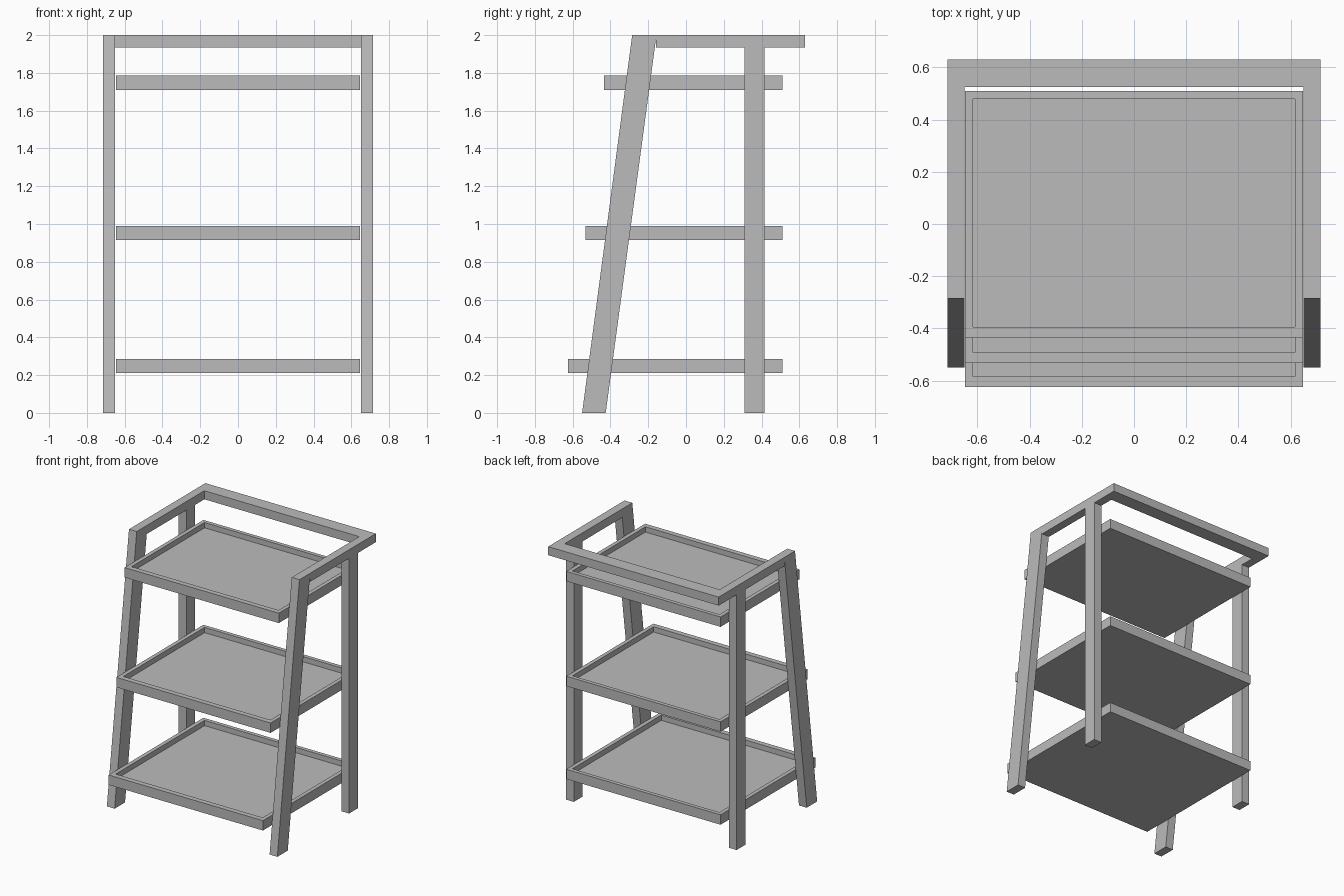
import bpy
import bmesh

if "Cube" in bpy.data.objects:
    bpy.data.objects.remove(bpy.data.objects["Cube"], do_unlink=True)

grey = bpy.data.materials.new("plain grey")
grey.use_nodes = True
colour = (0.5, 0.5, 0.5, 1)
grey.diffuse_color = colour
grey.node_tree.nodes["Principled BSDF"].inputs["Base Color"].default_value = colour

INNER_X, OUTER_X = 0.65, 0.715
BACK_Y, TOP_Z, RAIL_Z = 0.63, 2.0, 1.935


def add_object(name, bm):
    bmesh.ops.recalc_face_normals(bm, faces=bm.faces)
    mesh = bpy.data.meshes.new(name)
    bm.to_mesh(mesh)
    bm.free()
    mesh.materials.append(grey)
    obj = bpy.data.objects.new(name, mesh)
    bpy.context.collection.objects.link(obj)
    return obj


def prism(name, profile, to_point, start, end):
    """Extrude a flat outline from start to end along its remaining axis."""
    bm = bmesh.new()
    face = bm.faces.new([bm.verts.new(to_point(p, start)) for p in profile])
    moved = bmesh.ops.extrude_face_region(bm, geom=[face])["geom"]
    step = [b - a for a, b in zip(to_point((0, 0), start), to_point((0, 0), end))]
    bmesh.ops.translate(bm, vec=step, verts=[v for v in moved if isinstance(v, bmesh.types.BMVert)])
    return add_object(name, bm)


def side_point(p, x):
    return (x, p[0], p[1])


def plan_point(p, z):
    return (p[0], p[1], z)


# Side frames: slanted front leg and upright back leg
front_leg = [(-0.55, 0), (-0.425, 0), (-0.165, RAIL_Z), (-0.157, TOP_Z), (-0.285, TOP_Z)]
back_leg = [(0.31, 0), (0.415, 0), (0.415, RAIL_Z), (0.31, RAIL_Z)]
for side, sign in (("left", 1), ("right", -1)):
    for part, outline in (("front_leg", front_leg), ("back_leg", back_leg)):
        prism(f"{side}_{part}", outline, side_point, sign * INNER_X, sign * OUTER_X)

# U-shaped top rail, butted against the front legs
RAIL_FRONT, BAR_Y = -0.16, 0.525
half = [(OUTER_X, BACK_Y), (OUTER_X, RAIL_FRONT), (INNER_X, RAIL_FRONT), (INNER_X, BAR_Y)]
rail = half + [(-x, y) for x, y in reversed(half)]
prism("top_rail", rail, plan_point, RAIL_Z, TOP_Z)


# Shallow trays with a recessed floor
def tray(name, front, bottom):
    back, height, depth = 0.51, 0.075, 0.04
    rim_x, rim_front, rim_back = 0.043, 0.04, 0.03
    bm = bmesh.new()
    bmesh.ops.create_cube(bm, size=1)
    for v in bm.verts:
        v.co.x *= 2 * (INNER_X - 0.003)
        v.co.y = back if v.co.y > 0 else front
        v.co.z = bottom + (height if v.co.z > 0 else 0)
    bm.normal_update()
    top = max(bm.faces, key=lambda f: f.normal.z)
    bmesh.ops.inset_individual(bm, faces=[top], thickness=rim_x)
    for v in top.verts:
        v.co.y = back - rim_back if v.co.y > 0 else front + rim_front
    floor = bmesh.ops.extrude_discrete_faces(bm, faces=[top])["faces"][0]
    bmesh.ops.translate(bm, vec=(0, 0, -depth), verts=floor.verts)
    add_object(name, bm)


for name, front, bottom in (("bottom_tray", -0.625, 0.21),
                            ("middle_tray", -0.533, 0.915),
                            ("top_tray", -0.435, 1.71)):
    tray(name, front, bottom)
